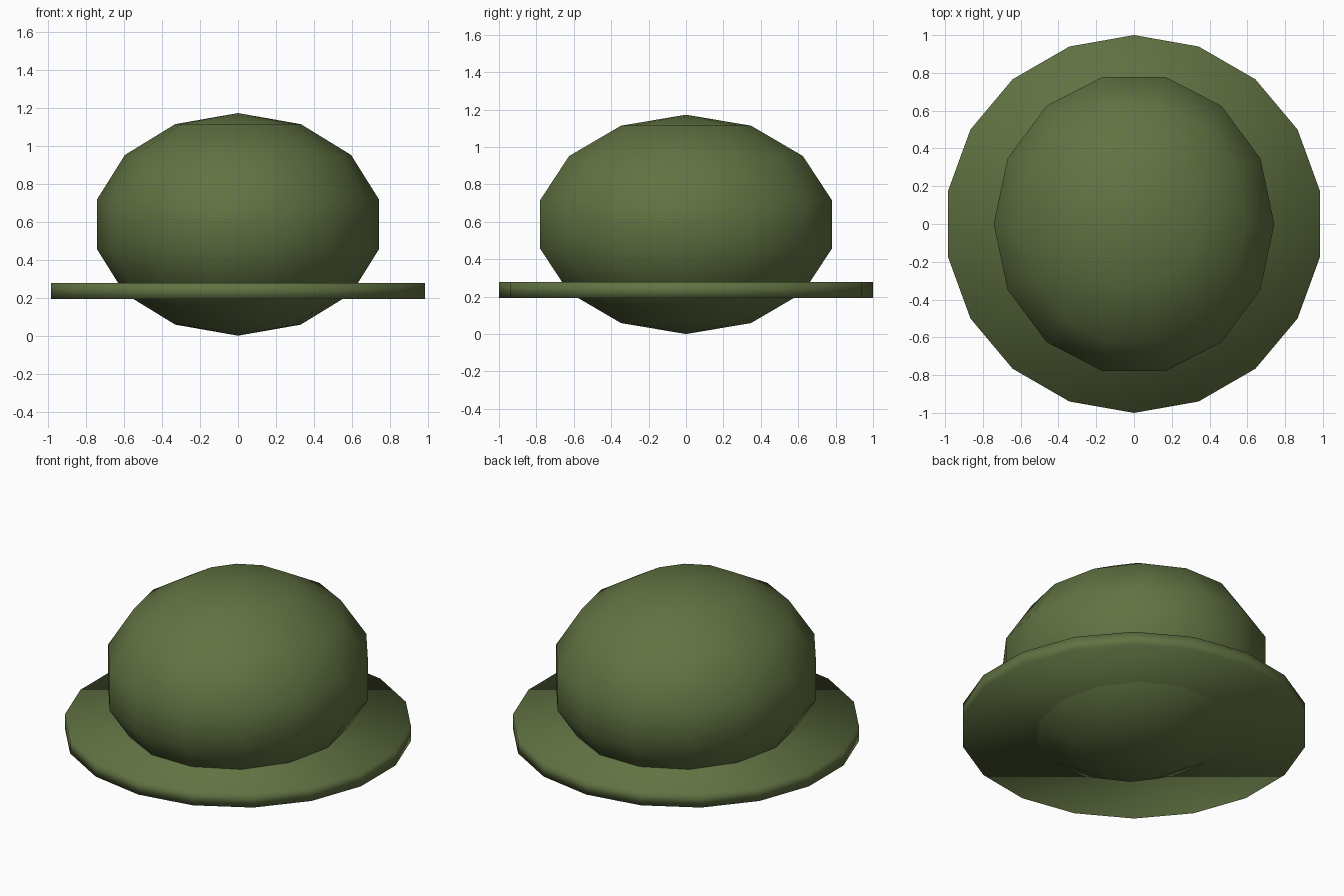
import bpy

cube = bpy.data.objects.get("Cube")
if cube:
    bpy.data.objects.remove(cube, do_unlink=True)

# Olive felt
olive = bpy.data.materials.new("olive green")
olive.use_nodes = True
colour = (0.12, 0.17, 0.055, 1)
olive.diffuse_color = colour
olive.node_tree.nodes["Principled BSDF"].inputs["Base Color"].default_value = colour


def finish(name, scale=(1, 1, 1)):
    """Name, scale, colour and smooth the active object."""
    part = bpy.context.object
    part.name = name
    part.scale = scale
    bpy.ops.object.transform_apply(location=False, rotation=False, scale=True)
    part.data.materials.append(olive)
    bpy.ops.object.shade_smooth()


# Crown: a low-poly ellipsoid, longer front to back, dipping below the brim
height = 0.586
bpy.ops.mesh.primitive_uv_sphere_add(
    segments=14, ring_count=7, radius=1, location=(0, 0, height),
    rotation=(0, 0, 0))
crown = bpy.context.object
# Turn a vertex of each ring to the front and back
crown.rotation_euler.z = 1.5707963
bpy.ops.object.transform_apply(location=False, rotation=True, scale=False)
finish("crown", (0.762, 0.82, height))

# Brim: a thin eighteen-sided disc
bpy.ops.mesh.primitive_cylinder_add(
    vertices=18, radius=1, depth=0.086, location=(0, 0, 0.235))
finish("brim")
